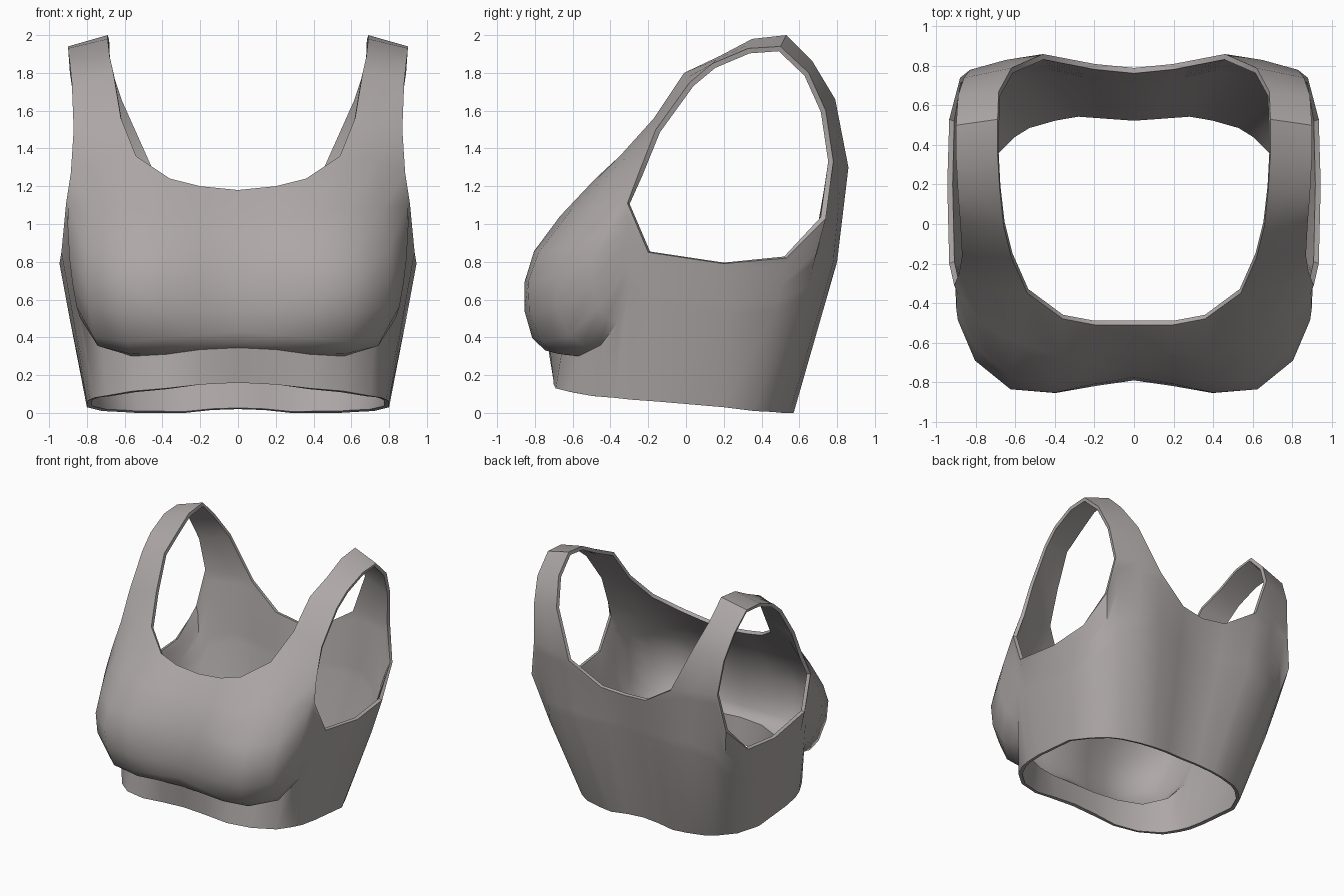
import bpy, bmesh
from mathutils import Vector

if "Cube" in bpy.data.objects:
    bpy.data.objects.remove(bpy.data.objects["Cube"])

ROWS = 8  # points from the under-bust seam up to the top edge

# Front columns, centre outwards: hem, under-bust seam, cup bottom, fullest point, upper cup, top edge
front_columns = [
    [(0, -.70, .16), (0, -.73, .345), (0, -.765, .41), (0, -.79, .62), (0, -.70, .92), (0, -.51, 1.18)],
    [(.20, -.70, .15), (.20, -.72, .335), (.20, -.79, .39), (.20, -.82, .62), (.20, -.74, .92), (.20, -.51, 1.20)],
    [(.38, -.69, .13), (.38, -.66, .31), (.39, -.80, .37), (.40, -.86, .62), (.40, -.78, .90), (.36, -.48, 1.24)],
    [(.56, -.63, .115), (.56, -.57, .30), (.58, -.75, .35), (.62, -.84, .62), (.62, -.75, .90), (.54, -.35, 1.36)],
    [(.70, -.50, .09), (.72, -.45, .36), (.76, -.60, .38), (.80, -.70, .64), (.80, -.60, .92), (.73, -.33, 1.34)],
    [(.76, -.38, .08), (.82, -.36, .48), (.85, -.45, .54), (.885, -.50, .75), (.90, -.41, .98), (.885, -.25, 1.27)],
]
# Side and back columns: hem, middle, top edge
side_back_columns = [
    [(.785, -.29, .07), (.87, -.30, .66), (.91, -.31, 1.11)],
    [(.80, -.15, .06), (.89, -.18, .60), (.935, -.20, .85)],
    [(.80, .20, .03), (.895, .20, .52), (.945, .20, .79)],
    [(.72, .36, .01), (.87, .48, .55), (.935, .53, .82)],
    [(.62, .46, .005), (.79, .63, .62), (.88, .74, 1.03)],
    [(.54, .51, 0), (.74, .71, .75), (.83, .78, 1.33)],
    [(.40, .55, 0), (.60, .78, .80), (.65, .83, 1.33)],
    [(.28, .57, 0), (.42, .80, .80), (.46, .86, 1.30)],
    [(.14, .56, .015), (.19, .75, .80), (.20, .81, 1.13)],
    [(0, .55, .02), (0, .73, .80), (0, .79, 1.11)],
]
# Strap cross-sections, front to back: neck edge, arm edge
strap_sections = [
    [(.62, -.17, 1.56), (.87, -.16, 1.50)],
    [(.66, -.01, 1.80), (.88, .02, 1.75)],
    [(.68, .18, 1.89), (.89, .14, 1.85)],
    [(.69, .35, 1.98), (.90, .33, 1.93)],
    [(.69, .53, 2.00), (.90, .50, 1.94)],
    [(.685, .67, 1.86), (.89, .65, 1.80)],
    [(.62, .79, 1.66), (.86, .74, 1.60)],
]


def resample(points, count):
    """Evenly sampled smooth curve through the points."""
    p = [Vector(q) for q in points]
    p = [2 * p[0] - p[1]] + p + [2 * p[-1] - p[-2]]
    spans = len(points) - 1
    result = []
    for i in range(count):
        u = i * spans / (count - 1)
        k = min(int(u), spans - 1)
        t = u - k
        a, b, c, d = p[k:k + 4]
        result.append(0.5 * (2 * b + (c - a) * t + (2 * a - 5 * b + 4 * c - d) * t * t
                             + (3 * b - a - 3 * c + d) * t ** 3))
    return result


def add_grid(bm, lines):
    """Skin a grid of quads across equal-length point lines."""
    verts = [[bm.verts.new(p) for p in line] for line in lines]
    for left, right in zip(verts, verts[1:]):
        for j in range(len(left) - 1):
            bm.faces.new((left[j], right[j], right[j + 1], left[j + 1]))


bm = bmesh.new()

# Body: band below the seam, cups and back panel above it
columns = [[Vector(c[0])] + resample(c[1:], ROWS) for c in front_columns + side_back_columns]
add_grid(bm, columns)

# Shoulder strap: joins the front and back panel tops
sections = [[columns[i][-1] for i in (3, 4, 5)]]
for neck, arm in strap_sections:
    neck, arm = Vector(neck), Vector(arm)
    sections.append([neck, (neck + arm) / 2, arm])
sections.append([columns[i][-1] for i in (13, 12, 11)])
add_grid(bm, list(zip(*sections)))
bmesh.ops.remove_doubles(bm, verts=bm.verts, dist=0.0005)

mesh = bpy.data.meshes.new("cropped_top")
bm.to_mesh(mesh)
bm.free()
top = bpy.data.objects.new("cropped_top", mesh)
bpy.context.collection.objects.link(top)

fabric = bpy.data.materials.new("warm_grey_fabric")
fabric.diffuse_color = (0.42, 0.385, 0.385, 1)
fabric.use_nodes = True
fabric.node_tree.nodes["Principled BSDF"].inputs["Base Color"].default_value = fabric.diffuse_color
mesh.materials.append(fabric)

# Mirror to the other side, then give the cloth thickness inwards
mirror = top.modifiers.new("mirror", 'MIRROR')
mirror.use_clip = True
cloth = top.modifiers.new("cloth_thickness", 'SOLIDIFY')
cloth.thickness = 0.028
cloth.offset = -1

bpy.context.view_layer.objects.active = top
top.select_set(True)
for name in ("mirror", "cloth_thickness"):
    bpy.ops.object.modifier_apply(modifier=name)
bpy.ops.object.shade_smooth_by_angle(angle=0.7)
